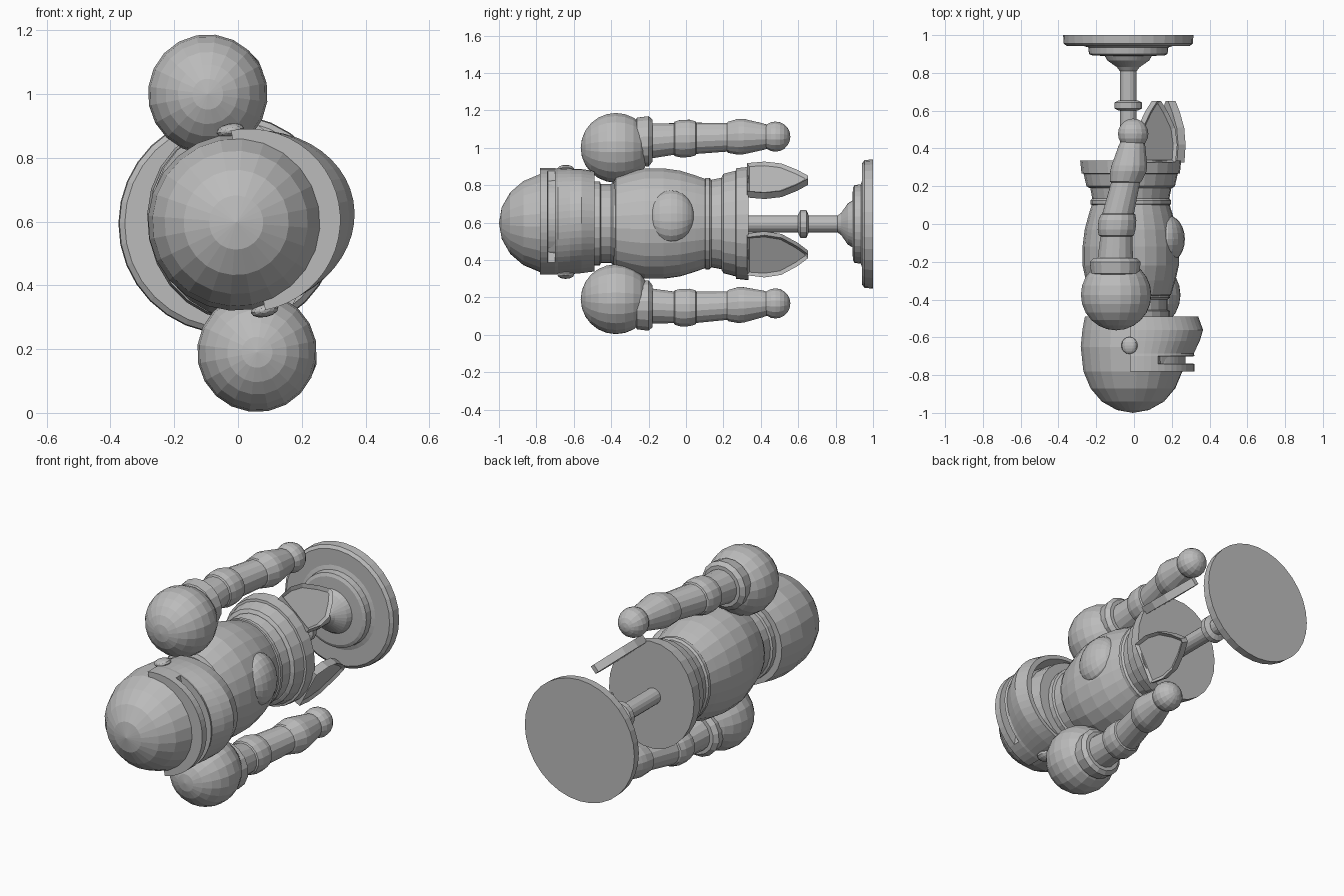
import bpy, bmesh, math
from mathutils import Matrix, Vector

if "Cube" in bpy.data.objects:
    bpy.data.objects.remove(bpy.data.objects["Cube"])

grey = bpy.data.materials.new("plain grey")
grey.diffuse_color = (0.5, 0.5, 0.5, 1)
grey.use_nodes = True
grey.node_tree.nodes["Principled BSDF"].inputs["Base Color"].default_value = grey.diffuse_color

# Figure lies along y: local X = its front, local Y = its side, local Z = up its body
T = math.radians(10.8)
c, s = math.cos(T), math.sin(T)
FRAME = Matrix(((c, -s, 0, -0.0175), (0, 0, -1, 0), (s, c, 0, 0.595), (0, 0, 0, 1)))


def finish(name, bm):
    bmesh.ops.remove_doubles(bm, verts=bm.verts, dist=1e-5)
    bmesh.ops.recalc_face_normals(bm, faces=bm.faces)
    bm.transform(FRAME)
    me = bpy.data.meshes.new(name)
    bm.to_mesh(me)
    bm.free()
    me.materials.append(grey)
    ob = bpy.data.objects.new(name, me)
    bpy.context.collection.objects.link(ob)
    return ob


def loft(name, rows, n=24, ax=1.0, u=0.0, v=0.0):
    """Stack rings given as (world y, radius[, u, v]) with front radius scaled by ax."""
    bm = bmesh.new()
    rings = []
    for row in rows:
        y, r = row[:2]
        cu, cv = row[2:] if len(row) > 2 else (u, v)
        rings.append([bm.verts.new((cu + ax * r * math.cos(math.tau * i / n),
                                    cv + r * math.sin(math.tau * i / n), -y)) for i in range(n)])
    for a, b in zip(rings, rings[1:]):
        for i in range(n):
            j = (i + 1) % n
            bm.faces.new((a[i], a[j], b[j], b[i]))
    for ring, r in ((rings[0], rows[0][1]), (rings[-1], rows[-1][1])):
        if r > 0.001:
            bm.faces.new(ring)
    return finish(name, bm)


def ball(name, centre, radii, n=20, m=12):
    bm = bmesh.new()
    bmesh.ops.create_uvsphere(bm, u_segments=n, v_segments=m, radius=1)
    bm.transform(Matrix.Translation(centre) @ Matrix.Diagonal((*radii, 1)))
    return finish(name, bm)


# Helmet dome and neck
loft("helmet", [(-1, 0), (-.985, .085), (-.94, .165), (-.87, .225), (-.78, .263),
                (-.65, .277), (-.56, .268), (-.49, .255)], u=.012)
loft("neck", [(-.5, .225), (-.46, .225), (-.455, .212), (-.4, .212), (-.39, .225), (-.36, .225)], ax=.92)

# Visor: half-ellipse rings, with an eye slit pushed in around the front
bm = bmesh.new()
N = 24
rows = [(-.78, .29, .287, 0), (-.74, .29, .287, 0), (-.739, .29, .287, 1), (-.701, .29, .287, 1),
        (-.70, .29, .287, 0), (-.685, .285, .285, 0), (-.62, .318, .283, 0), (-.56, .336, .28, 0),
        (-.49, .31, .27, 0), (-.49, .28, .25, 0), (-.58, .26, .23, 0)]
rings = []
for y, a, b, slit in rows:
    ring = []
    for i in range(N + 1):
        t = math.pi * (i / N - .5)
        k = .83 if slit and abs(t) < math.radians(56) else 1
        ring.append(bm.verts.new((.05 + k * a * math.cos(t), k * b * math.sin(t), -y)))
    rings.append(ring)
for p, q in zip(rings, rings[1:]):
    for i in range(N + 1):
        j = (i + 1) % (N + 1)
        bm.faces.new((p[i], p[j], q[j], q[i]))
bm.faces.new(rings[0])
bm.faces.new(rings[-1])
finish("visor", bm)

# Torso with waist rings and flared skirt bands
loft("torso", [(-.385, .225), (-.375, .25), (-.3, .277), (-.22, .298), (-.12, .298), (-.03, .285),
               (.05, .26), (.105, .24)], ax=.85)
loft("waist", [(.1, .235), (.105, .247), (.125, .247), (.135, .236), (.19, .247), (.2, .255)], ax=.86)
loft("skirt_upper", [(.19, .25), (.2, .268), (.265, .285), (.27, .285)], ax=.87)
loft("skirt_lower", [(.265, .28), (.268, .298), (.335, .306)], ax=.87)
ball("chest_boss", (.2, 0, .08), (.088, .143, .125), 20, 12)

# Stand: rod, collar ring and stepped base
loft("rod", [(.3, .045), (.86, .045)], 16, u=-.013)
loft("rod_collar", [(.6, .05), (.612, .075), (.643, .075), (.655, .05)], 16, u=-.013)
loft("base", [(.81, .045), (.83, .06), (.865, .11), (.89, .125), (.892, .19), (.9, .208), (.935, .212),
              (.942, .235), (.942, .325), (.955, .342), (1.0, .345)], 32, u=-.013)

for side, tag in ((1, "left"), (-1, "right")):
    # Shoulder, arm and hand
    ball(tag + "_shoulder", (0, side * .412, .375), (.188, .188, .188), 20, 12)
    arm = [(-.275, .11, .002, .44), (-.262, .13, .002, .446), (-.2, .137, .002, .447), (-.18, .115, .003, .45),
           (-.179, .095, .003, .45), (-.065, .086, .01, .458), (-.06, .094, .01, .459), (-.03, .102, .012, .46),
           (.02, .102, .016, .46), (.05, .093, .02, .46), (.055, .085, .02, .46), (.22, .078, .06, .458),
           (.225, .085, .06, .458), (.28, .098, .075, .458), (.31, .096, .08, .458), (.41, .073, .093, .455),
           (.45, .06, .098, .454)]
    loft(tag + "_arm", [(y, r, u, side * v) for y, r, u, v in arm], 16)
    ball(tag + "_hand", (.1, side * .454, -.478), (.082, .082, .08), 16, 10)
    # Visor hinge
    ball(tag + "_hinge", (.048, side * .287, .643), (.044, .022, .045), 12, 8)

    # Hanging pointed plate with a raised rim
    bm = bmesh.new()
    mid = Vector((.175, side * .2, 0))
    along = Vector((-.62, side * .78, 0))
    out = Vector((.78, side * .62, 0))
    half = [(.115, .325), (.128, .42), (.112, .51), (.06, .595), (.012, .652)]
    outline = [(w, y) for w, y in half] + [(-w, y) for w, y in reversed(half)]
    vs = [bm.verts.new(mid + along * w + out * .025 + Vector((0, 0, -y))) for w, y in outline]
    face = bm.faces.new(vs)
    ext = bmesh.ops.extrude_face_region(bm, geom=[face], use_keep_orig=True)
    moved = [g for g in ext["geom"] if isinstance(g, bmesh.types.BMVert)]
    bmesh.ops.translate(bm, verts=moved, vec=out * -.045)
    bmesh.ops.recalc_face_normals(bm, faces=bm.faces)
    front = max(bm.faces, key=lambda f: f.calc_center_median().dot(out))
    bmesh.ops.inset_region(bm, faces=[front], thickness=.018, depth=0)
    bmesh.ops.translate(bm, verts=front.verts[:], vec=out * -.014)
    finish(tag + "_hanging_plate", bm)
